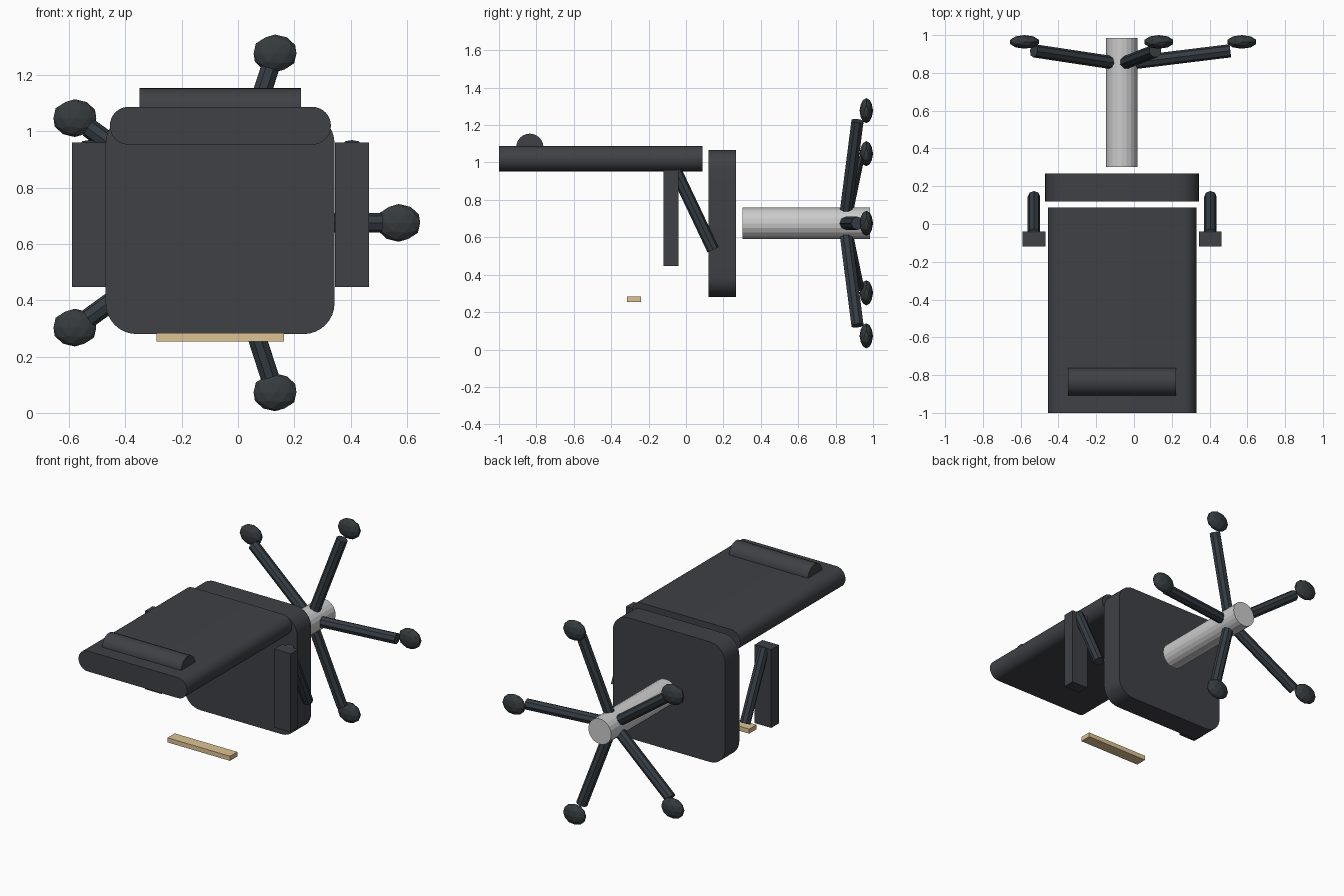
import bpy, bmesh, math
from mathutils import Vector

if "Cube" in bpy.data.objects:
    bpy.data.objects.remove(bpy.data.objects["Cube"])

CX, CZ = -0.065, 0.675   # chair axis (the chair lies on its back)

def mat(name, c):
    m = bpy.data.materials.new(name)
    m.diffuse_color = (*c, 1)
    m.use_nodes = True
    m.node_tree.nodes["Principled BSDF"].inputs["Base Color"].default_value = m.diffuse_color
    return m

FABRIC = mat("fabric", (0.05, 0.052, 0.06))
PLASTIC = mat("plastic", (0.036, 0.046, 0.056))
RUBBER = mat("rubber", (0.036, 0.043, 0.046))
METAL = mat("metal", (0.6, 0.6, 0.6))
WOOD = mat("wood", (0.72, 0.54, 0.29))

def finish(name, bm, m, smooth=False):
    bmesh.ops.recalc_face_normals(bm, faces=bm.faces)
    me = bpy.data.meshes.new(name)
    bm.to_mesh(me)
    bm.free()
    ob = bpy.data.objects.new(name, me)
    bpy.context.collection.objects.link(ob)
    me.materials.append(m)
    if smooth:
        bpy.context.view_layer.objects.active = ob
        ob.select_set(True)
        bpy.ops.object.shade_smooth_by_angle(angle=math.radians(35))
        ob.select_set(False)
    return ob

def box(name, lo, hi, m):
    bm = bmesh.new()
    bmesh.ops.create_cube(bm, size=1)
    for v in bm.verts:
        v.co = [(a + b) / 2 + c * (b - a) for a, b, c in zip(lo, hi, v.co)]
    return finish(name, bm, m)

def rounded_slab(name, lo, hi, r, m, n=8):
    """Rounded rectangle in x-z, extruded along y."""
    bm = bmesh.new()
    vs = []
    for k, (x, z) in enumerate([(hi[0] - r, hi[2] - r), (lo[0] + r, hi[2] - r),
                                (lo[0] + r, lo[2] + r), (hi[0] - r, lo[2] + r)]):
        for i in range(n + 1):
            a = math.pi / 2 * (k + i / n)
            vs.append(bm.verts.new((x + r * math.cos(a), lo[1], z + r * math.sin(a))))
    f = bm.faces.new(vs)
    ext = bmesh.ops.extrude_face_region(bm, geom=[f], use_keep_orig=True)["geom"]
    for v in ext:
        if isinstance(v, bmesh.types.BMVert):
            v.co.y = hi[1]
    return finish(name, bm, m, True)

def rod(name, a, b, r, sides, m, smooth=False):
    a, b = Vector(a), Vector(b)
    d = b - a
    bm = bmesh.new()
    bmesh.ops.create_cone(bm, cap_ends=True, segments=sides, radius1=r, radius2=r, depth=d.length)
    mx = d.to_track_quat('Z', 'Y').to_matrix().to_4x4()
    mx.translation = (a + b) / 2
    bm.transform(mx)
    return finish(name, bm, m, smooth)

# cushions
rounded_slab("seat", (-0.47, 0.12, 0.28), (0.343, 0.267, 1.067), 0.11, FABRIC)
rounded_slab("backrest", (-0.455, -1.0, 0.953), (0.33, 0.088, 1.087), 0.066, FABRIC)
rod("lumbar_roll", (-0.35, -0.835, 1.081), (0.223, -0.835, 1.081), 0.073, 24, FABRIC, True)

# armrests and their supports
for s, side in ((-1, "left"), (1, "right")):
    x = -0.0625 + s * 0.467
    box(side + "_armrest", (x - 0.06, -0.12, 0.447), (x + 0.06, -0.04, 0.96), FABRIC)
    rod(side + "_arm_support", (x, -0.055, 0.955), (x, 0.145, 0.533), 0.033, 8, PLASTIC)

# gas column
rod("column", (CX, 0.303, CZ), (CX, 0.985, CZ), 0.083, 20, METAL)

# five legs with flattened wheels
for i in range(5):
    a = math.tau * i / 5
    c, s = math.cos(a), math.sin(a)
    rod(f"leg_{i+1}", (CX + 0.06 * c, 0.854, CZ + 0.06 * s),
        (CX + 0.575 * c, 0.917, CZ + 0.575 * s), 0.035, 8, PLASTIC)
    bm = bmesh.new()
    bmesh.ops.create_icosphere(bm, subdivisions=2, radius=1)
    for v in bm.verts:
        v.co = (CX + 0.636 * c + 0.08 * v.co.x, 0.964 + 0.036 * v.co.y, CZ + 0.633 * s + 0.067 * v.co.z)
    finish(f"wheel_{i+1}", bm, RUBBER)

# loose wooden strip
box("wooden_strip", (-0.29, -0.315, 0.253), (0.163, -0.24, 0.283), WOOD)
